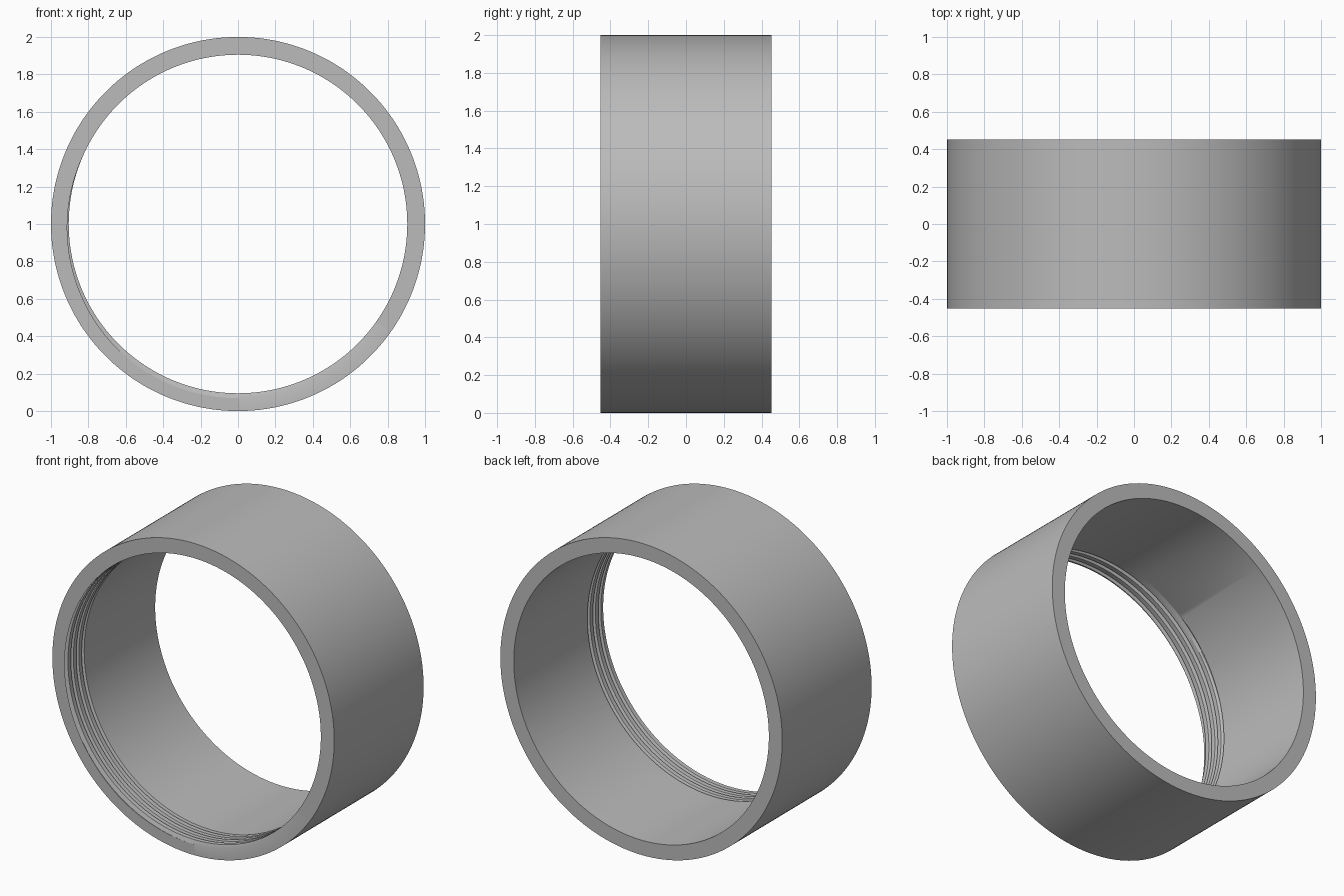
import bpy
import bmesh
from math import cos, sin, pi, radians

if "Cube" in bpy.data.objects:
    bpy.data.objects.remove(bpy.data.objects["Cube"])

OUTER, INNER, HALF = 1.0, 0.905, 0.453
PITCH, DEPTH, TURNS, SEGMENTS = 0.055, 0.026, 3.6, 240
START = radians(325)
# Groove section, front to back: (offset in pitches, share of full depth)
GROOVE = [(-0.47, 0), (-0.25, 1), (-0.15, 1), (0, 0)]


def groove_depth(offset):
    """Depth of the groove at an offset from its far edge."""
    for (a, da), (b, db) in zip(GROOVE, GROOVE[1:]):
        if a <= offset <= b:
            return DEPTH * (da + (db - da) * (offset - a) / (b - a))
    return 0


def section(u):
    """Closed (radius, y) section of the ring after a share u of one turn."""
    rim = INNER + groove_depth(-u)
    points = [(OUTER, HALF), (OUTER, -HALF), (rim, -HALF)]
    for turn in range(4):
        s = turn + u
        fade = max(0, min(1, (TURNS - s) / 0.3))
        for offset, share in GROOVE:
            y = -HALF + PITCH * (s + offset)
            if y <= -HALF:
                points.append((rim, -HALF))
            else:
                points.append((INNER + DEPTH * share * fade, y))
    return points + [(INNER, HALF)]


# Ring with a threaded inside at the front
bm = bmesh.new()
columns = []
for i in range(SEGMENTS + 1):
    u = i / SEGMENTS
    angle = START - 2 * pi * u
    columns.append([bm.verts.new((r * cos(angle), y, 1 + r * sin(angle)))
                    for r, y in section(u)])
for a, b in zip(columns, columns[1:]):
    for j in range(len(a)):
        k = (j + 1) % len(a)
        bm.faces.new((a[j], a[k], b[k], b[j]))
bmesh.ops.remove_doubles(bm, verts=bm.verts, dist=0.00002)
bmesh.ops.recalc_face_normals(bm, faces=bm.faces)
mesh = bpy.data.meshes.new("threaded_ring")
bm.to_mesh(mesh)
bm.free()
ring = bpy.data.objects.new("threaded_ring", mesh)
bpy.context.collection.objects.link(ring)

# Plain grey
grey = bpy.data.materials.new("grey")
grey.use_nodes = True
colour = (0.5, 0.5, 0.5, 1)
grey.diffuse_color = colour
grey.node_tree.nodes["Principled BSDF"].inputs["Base Color"].default_value = colour
mesh.materials.append(grey)

bpy.ops.object.select_all(action="DESELECT")
ring.select_set(True)
bpy.context.view_layer.objects.active = ring
bpy.ops.object.shade_smooth_by_angle(angle=radians(30))
